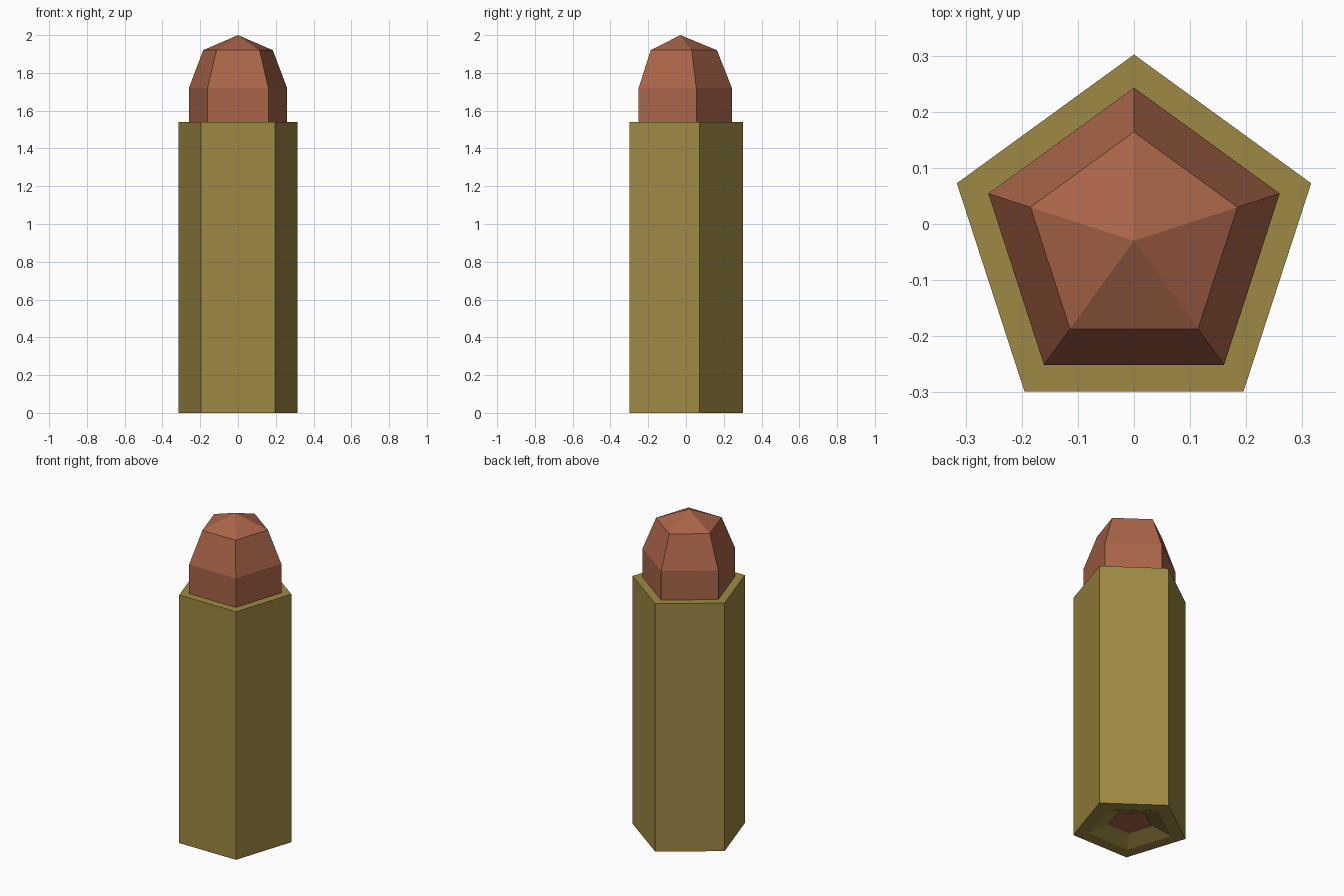
import bpy, bmesh
from math import sin, cos, pi

if "Cube" in bpy.data.objects:
    bpy.data.objects.remove(bpy.data.objects["Cube"])

SIDES, CY = 5, -0.03


def material(name, colour):
    m = bpy.data.materials.new(name)
    m.diffuse_color = (*colour, 1)
    m.use_nodes = True
    m.node_tree.nodes["Principled BSDF"].inputs["Base Color"].default_value = m.diffuse_color
    return m


def lathe(name, profile, mat):
    """Five-sided turned solid from (radius, z) pairs; radius 0 makes a tip."""
    bm = bmesh.new()
    rings = []
    for r, z in profile:
        n = SIDES if r else 1
        rings.append([bm.verts.new((r * sin(2 * pi * i / SIDES),
                                    CY + r * cos(2 * pi * i / SIDES), z)) for i in range(n)])
    for a, b in zip(rings, rings[1:]):
        for i in range(SIDES):
            j = (i + 1) % SIDES
            quad = [a[i % len(a)], a[j % len(a)], b[j % len(b)], b[i % len(b)]]
            bm.faces.new(list(dict.fromkeys(quad)))
    for ring in (rings[0], rings[-1]):
        if len(ring) > 1:
            bm.faces.new(ring)
    bmesh.ops.recalc_face_normals(bm, faces=bm.faces)
    me = bpy.data.meshes.new(name)
    bm.to_mesh(me)
    bm.free()
    ob = bpy.data.objects.new(name, me)
    me.materials.append(mat)
    bpy.context.collection.objects.link(ob)
    return ob


brass = material("brass", (0.34, 0.25, 0.055))
copper = material("copper", (0.40, 0.13, 0.065))

# Casing with a dished base
lathe("casing", [(0.13, 0.04), (0.245, 0), (0.332, 0), (0.332, 1.54)], brass)
# Faceted pointed tip
lathe("tip", [(0.273, 1.535), (0.273, 1.72), (0.194, 1.92), (0, 2.0)], copper)
# Primer set in the base recess
lathe("primer", [(0.128, 0.037), (0.128, 0.045)], copper)
